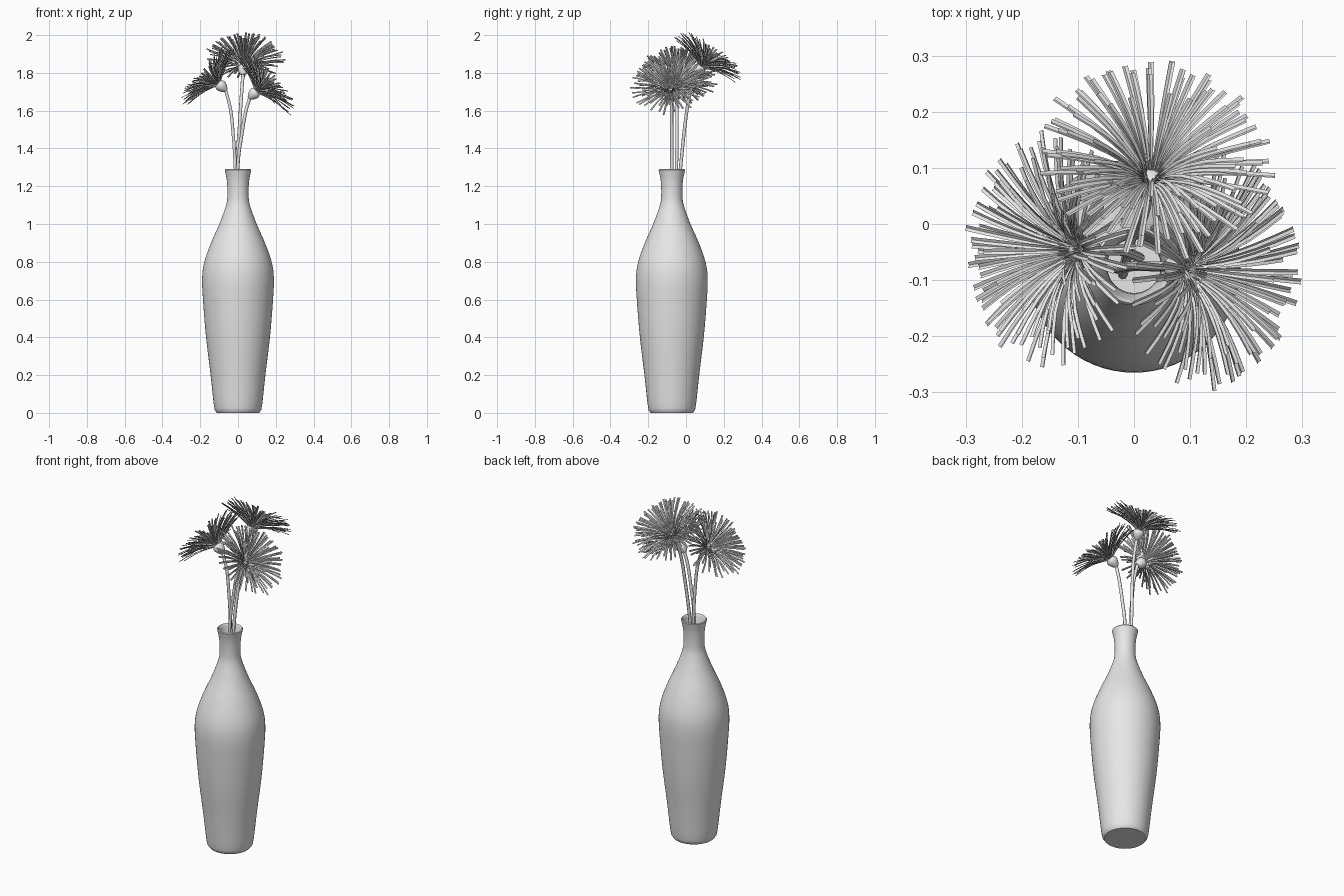
import bpy, bmesh, math, random
from mathutils import Vector, Matrix

random.seed(4)
if "Cube" in bpy.data.objects:
    bpy.data.objects.remove(bpy.data.objects["Cube"])

# One plain grey for the whole model
grey = bpy.data.materials.new("light grey")
grey.use_nodes = True
grey.diffuse_color = (0.8, 0.8, 0.8, 1)
grey.node_tree.nodes["Principled BSDF"].inputs["Base Color"].default_value = (0.8, 0.8, 0.8, 1)


def smooth_path(points, steps=5):
    """Catmull-Rom curve through the points."""
    pts = [Vector(p) for p in points]
    pts = [2 * pts[0] - pts[1]] + pts + [2 * pts[-1] - pts[-2]]
    out = []
    for a, b, c, d in zip(pts, pts[1:], pts[2:], pts[3:]):
        for i in range(steps):
            t = i / steps
            out.append(0.5 * (2 * b + (c - a) * t + (2 * a - 5 * b + 4 * c - d) * t * t
                              + (3 * b - a - 3 * c + d) * t ** 3))
    return out + [pts[-2]]


def finish(name, bm, matrix, angle):
    mesh = bpy.data.meshes.new(name)
    bm.to_mesh(mesh)
    bm.free()
    mesh.materials.append(grey)
    obj = bpy.data.objects.new(name, mesh)
    obj.matrix_world = matrix
    bpy.context.collection.objects.link(obj)
    bpy.ops.object.select_all(action='DESELECT')
    obj.select_set(True)
    bpy.context.view_layer.objects.active = obj
    bpy.ops.object.shade_smooth_by_angle(angle=math.radians(angle))
    return obj


def lathe(name, profile, sides, matrix):
    """Turn a list of (radius, height) points around z."""
    bm = bmesh.new()
    verts = [bm.verts.new((r, 0, z)) for r, z in profile]
    edges = [bm.edges.new(pair) for pair in zip(verts, verts[1:])]
    bmesh.ops.spin(bm, geom=verts + edges, cent=(0, 0, 0), axis=(0, 0, 1),
                   angle=math.tau, steps=sides, use_duplicate=False)
    bmesh.ops.remove_doubles(bm, verts=bm.verts, dist=1e-5)
    bmesh.ops.recalc_face_normals(bm, faces=bm.faces)
    return finish(name, bm, matrix, 40)


# Vase: outer wall, rolled lip and inner wall
wall = [(0.123, 0.015), (0.13, 0.06), (0.145, 0.2), (0.169, 0.4), (0.184, 0.58), (0.19, 0.71),
        (0.178, 0.8), (0.143, 0.9), (0.099, 1.0), (0.063, 1.1), (0.056, 1.16), (0.059, 1.23), (0.07, 1.285)]
outer = [(p.x, p.y) for p in smooth_path([(r, z, 0) for r, z in wall], 4)]
inner = [(r - 0.008, max(z, 0.03)) for r, z in reversed(outer)]
lathe("vase", [(0, 0), (0.112, 0)] + outer + [(0.066, 1.29)] + inner + [(0, 0.03)],
      64, Matrix.Translation((0, -0.075, 0)))


def add_petal(bm, turn, length, lean_root, lean_tip, width, steps=5):
    """Narrow channelled strip that bends outward, with a square end."""
    out = Vector((math.cos(turn), math.sin(turn), 0))
    side = Vector((-out.y, out.x, 0))
    up = Vector((0, 0, 1))
    point = out * 0.012
    rows = []
    for i in range(steps + 1):
        t = i / steps
        lean = lean_root + (lean_tip - lean_root) * min(1, t * 1.4)
        along = out * math.sin(lean) + up * math.cos(lean)
        normal = up * math.sin(lean) - out * math.cos(lean)
        half = width * (0.5 + 0.5 * min(1, t * 1.6))
        rows.append([bm.verts.new(point + side * half * s + normal * 0.003 * abs(s))
                     for s in (-1, 0, 1)])
        point = point + along * length / steps
    for low, high in zip(rows, rows[1:]):
        for k in range(2):
            bm.faces.new((low[k], low[k + 1], high[k + 1], high[k]))


# Petal layers: count, length, lean at root, lean at tip
layers = [(36, 0.212, 60, 83), (32, 0.205, 48, 75), (26, 0.195, 38, 66), (12, 0.16, 28, 55)]
calyx = [(0, -0.052), (0.011, -0.05), (0.022, -0.036), (0.03, -0.018), (0.03, -0.004),
         (0.021, 0.008), (0, 0.014)]


def flower(label, head, axis, stem):
    head, axis = Vector(head), Vector(axis).normalized()
    matrix = Matrix.Translation(head) @ axis.to_track_quat('Z', 'Y').to_matrix().to_4x4()
    lathe(label + "_calyx", calyx, 16, matrix)

    # Petals
    bm = bmesh.new()
    for count, length, root, tip in layers:
        for i in range(count):
            add_petal(bm, math.tau * (i + random.uniform(-0.35, 0.35)) / count,
                      length * random.uniform(0.9, 1.02),
                      math.radians(root + random.uniform(-6, 6)),
                      math.radians(tip + random.uniform(-6, 6)), 0.0052)
    finish(label + "_petals", bm, matrix, 25)

    # Short florets in the middle
    bm = bmesh.new()
    for i in range(40):
        spread = math.sqrt(i / 40)
        add_petal(bm, i * 2.4, 0.03, spread * 0.6, spread * 0.9, 0.002, 2)
    finish(label + "_florets", bm, matrix, 25)

    # Stem
    curve = bpy.data.curves.new(label + "_stem", 'CURVE')
    curve.dimensions = '3D'
    curve.bevel_depth = 0.009
    curve.bevel_resolution = 2
    curve.use_fill_caps = True
    path = smooth_path(stem + [head - axis * 0.045])
    spline = curve.splines.new('POLY')
    spline.points.add(len(path) - 1)
    for p, co in zip(spline.points, path):
        p.co = (*co, 1)
    curve.materials.append(grey)
    obj = bpy.data.objects.new(label + "_stem", curve)
    bpy.context.collection.objects.link(obj)
    bpy.ops.object.select_all(action='DESELECT')
    obj.select_set(True)
    bpy.context.view_layer.objects.active = obj
    bpy.ops.object.convert(target='MESH')
    bpy.ops.object.shade_smooth_by_angle(angle=math.radians(50))


flower("right_flower", (-0.1, -0.048, 1.74), (-0.74, 0.02, 0.66),
       [(0.01, -0.06, 0.7), (-0.014, -0.05, 1.29), (-0.026, -0.048, 1.48), (-0.04, -0.048, 1.61)])
flower("left_flower", (0.095, -0.08, 1.7), (0.72, -0.12, 0.68),
       [(-0.03, -0.08, 0.7), (-0.002, -0.075, 1.29), (0.018, -0.075, 1.46), (0.04, -0.076, 1.59)])
flower("back_flower", (0.03, 0.08, 1.83), (0.08, 0.57, 0.82),
       [(-0.02, -0.09, 0.7), (-0.006, -0.03, 1.29), (0.008, -0.006, 1.52), (0.018, 0.018, 1.68)])
